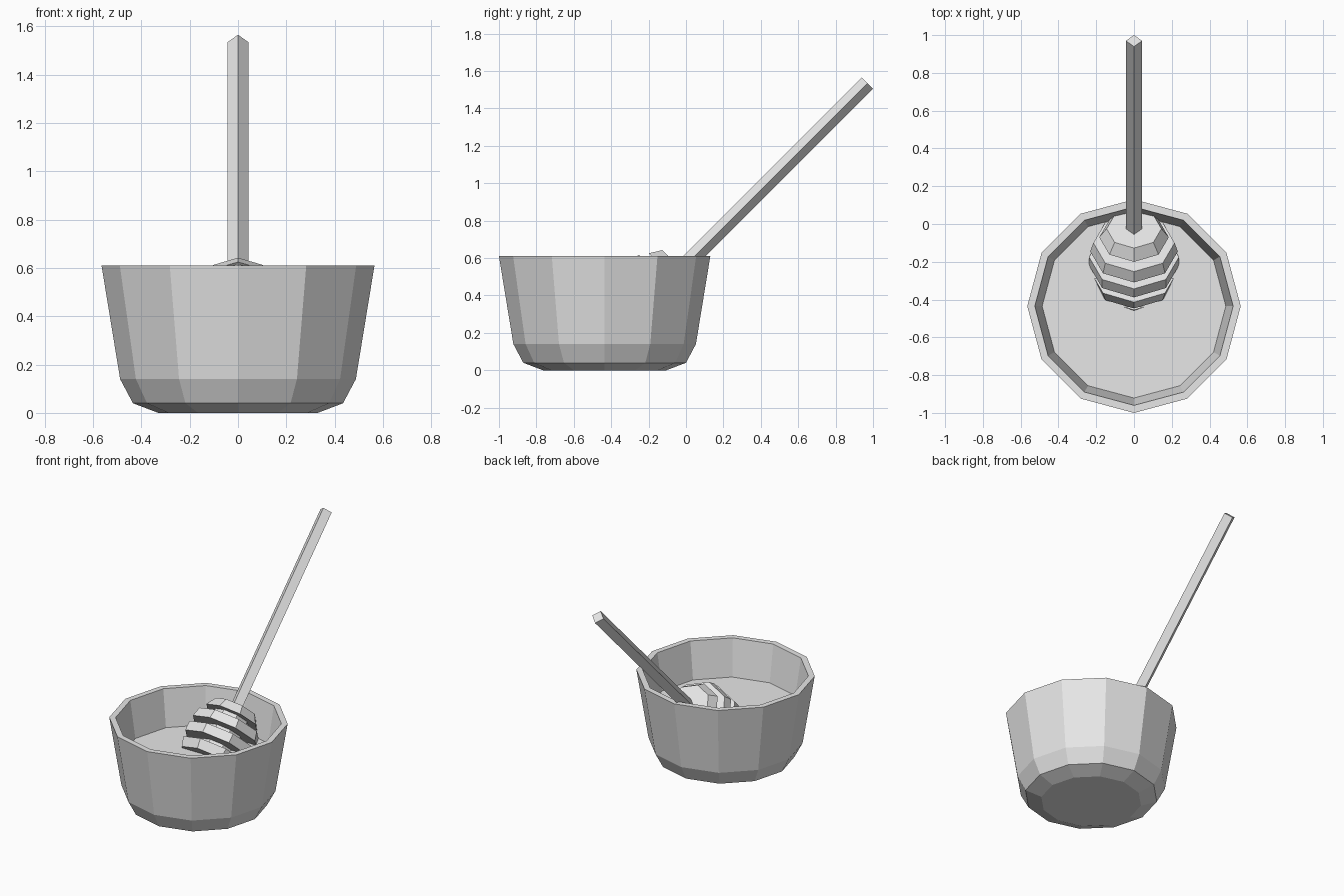
import bpy, bmesh, math
from mathutils import Matrix, Vector

cube = bpy.data.objects.get("Cube")
if cube:
    bpy.data.objects.remove(cube, do_unlink=True)

grey = bpy.data.materials.new("plain_grey")
grey.use_nodes = True
grey.diffuse_color = (0.8, 0.8, 0.8, 1)
grey.node_tree.nodes["Principled BSDF"].inputs["Base Color"].default_value = (0.8, 0.8, 0.8, 1)


def lathe(name, profile, sides, matrix):
    """Flat-faced solid of revolution from (radius, height) points, capped at both ends."""
    bm = bmesh.new()
    rings = []
    for r, h in profile:
        angles = [math.tau * i / sides for i in range(sides)]
        rings.append([bm.verts.new((r * math.cos(a), r * math.sin(a), h)) for a in angles])
    for low, high in zip(rings, rings[1:]):
        for i in range(sides):
            j = (i + 1) % sides
            bm.faces.new((low[i], low[j], high[j], high[i]))
    bm.faces.new(rings[0][::-1])
    bm.faces.new(rings[-1])
    bmesh.ops.recalc_face_normals(bm, faces=bm.faces)
    bm.transform(matrix)
    mesh = bpy.data.meshes.new(name)
    bm.to_mesh(mesh)
    bm.free()
    mesh.materials.append(grey)
    obj = bpy.data.objects.new(name, mesh)
    bpy.context.collection.objects.link(obj)
    return obj


# Twelve-sided bowl with a thick rim, and its filling
bowl_place = Matrix.Translation((0, -0.435, 0))
lathe("bowl", [(0.33, 0), (0.435, 0.04), (0.488, 0.14), (0.565, 0.61),
               (0.525, 0.61), (0.455, 0.15), (0.4, 0.07)], 12, bowl_place)
lathe("honey", [(0.4, 0.08), (0.455, 0.16), (0.489, 0.355)], 12, bowl_place)

# Dipper leans back at 45 degrees; heights run along its axis
dipper_place = Matrix.Translation((0, -0.025, 0.54)) @ Matrix.Rotation(-math.pi / 4, 4, "X")
lathe("dipper_handle", [(0.043, -0.05), (0.043, 1.407)], 4, dipper_place)
lathe("dipper_core", [(0.12, -0.45), (0.12, -0.03)], 8, dipper_place)

# Stacked eight-sided ridges, widest in the middle
ridges = [(0.145, 0.184), (0.215, 0.232), (0.238, 0.238), (0.232, 0.215), (0.184, 0.145)]
for i, (top, bottom) in enumerate(ridges):
    h = -0.106 * i
    lathe(f"dipper_ridge_{i + 1}", [(bottom, h - 0.064), (top, h)], 8, dipper_place)
